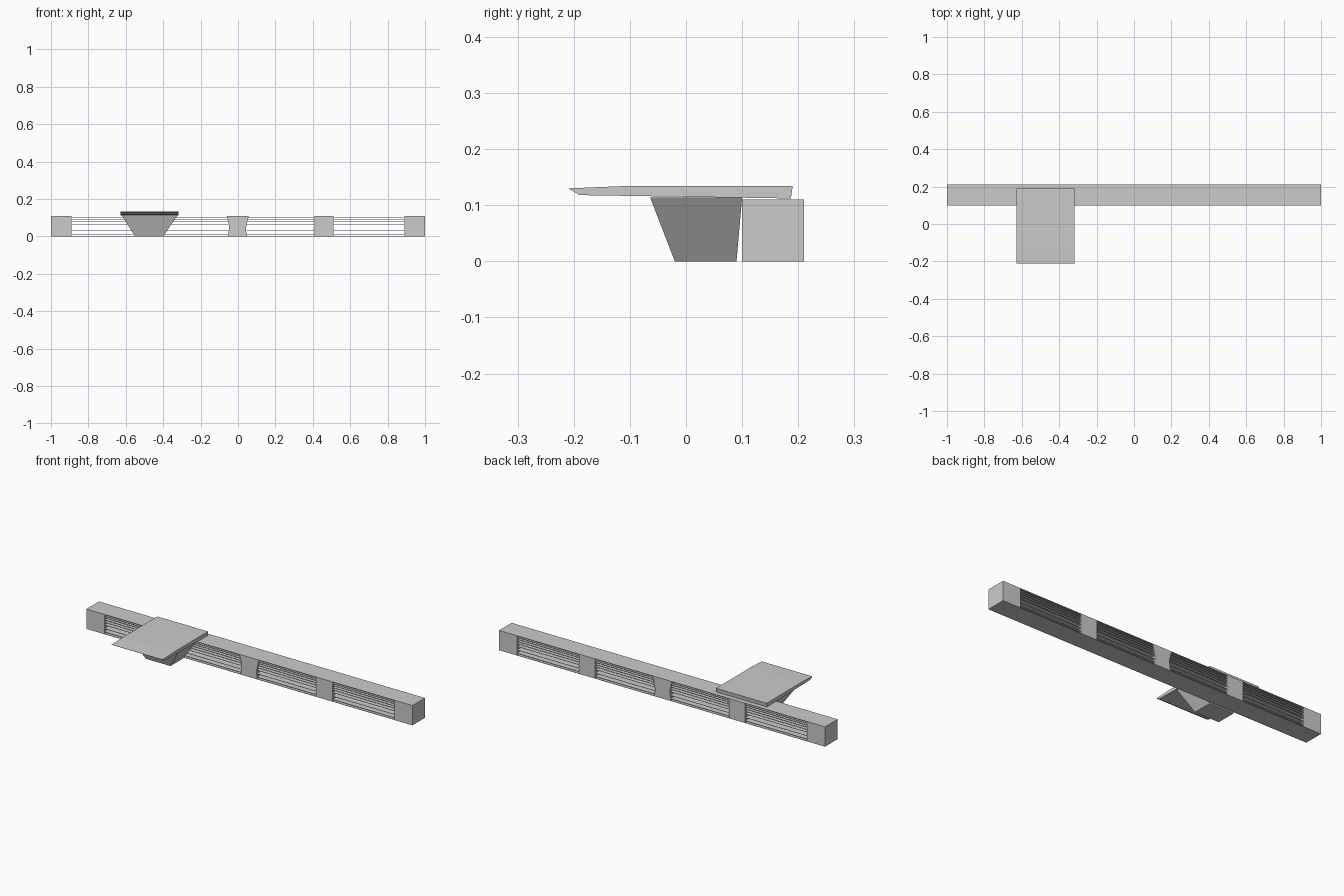
import bpy

if "Cube" in bpy.data.objects:
    bpy.data.objects.remove(bpy.data.objects["Cube"])


def mesh(name, verts, faces):
    me = bpy.data.meshes.new(name)
    me.from_pydata(verts, [], faces)
    me.validate()
    ob = bpy.data.objects.new(name, me)
    bpy.context.collection.objects.link(ob)
    return ob


def loft(name, a, b):
    """Closed solid between two matching loops of points."""
    n = len(a)
    faces = [tuple(range(n))[::-1], tuple(range(n, 2 * n))]
    faces += [(i, (i + 1) % n, n + (i + 1) % n, n + i) for i in range(n)]
    return mesh(name, a + b, faces)


def box(name, x0, x1, y0, y1, z0, z1):
    ring = [(x0, y0), (x1, y0), (x1, y1), (x0, y1)]
    return loft(name, [(x, y, z0) for x, y in ring], [(x, y, z1) for x, y in ring])


Y0, Y1, H = 0.10, 0.21, 0.11

# Long rack: top and bottom boards
box("top_board", -1, 1, Y0, Y1, H - 0.002, H)
box("bottom_board", -1, 1, Y0, Y1, 0, 0.002)

# Solid posts between the boards
for name, x0, x1 in (("left_end_post", -1, -0.89), ("left_post", -0.51, -0.41),
                     ("right_post", 0.41, 0.51), ("right_end_post", 0.89, 1)):
    box(name, x0, x1, Y0, Y1, 0.002, H - 0.002)

# Waisted centre post
waist = [(-0.053, 0.002), (0.048, 0.002), (0.042, 0.04), (0.056, H - 0.002), (-0.06, H - 0.002), (-0.047, 0.055)]
loft("centre_post", [(x, Y1, z) for x, z in waist][::-1], [(x, Y0, z) for x, z in waist][::-1])

# Thin open slats across each bay
bays = ((-0.89, -0.51), (-0.41, -0.05), (0.045, 0.41), (0.51, 0.89))
for x0, x1 in bays:
    for z in (0.012, 0.03, 0.05, 0.065, 0.078, 0.09, 0.1):
        box("slat", x0, x1, Y0, Y1, z - 0.0008, z + 0.0008)

# Flared pedestal in front of the rack
foot = [(-0.55, -0.02), (-0.40, -0.02), (-0.40, 0.09), (-0.55, 0.09)]
head = [(-0.622, -0.064), (-0.323, -0.064), (-0.323, 0.10), (-0.622, 0.10)]
loft("pedestal", [(x, y, 0) for x, y in foot], [(x, y, 0.114) for x, y in head])

# Counter slab with a chamfered front edge
prof = [(-0.21, 0.130), (-0.19, 0.118), (0.187, 0.112), (0.19, 0.134), (-0.112, 0.134)]
loft("counter_slab", [(-0.628, y, z) for y, z in prof], [(-0.317, y, z) for y, z in prof])
